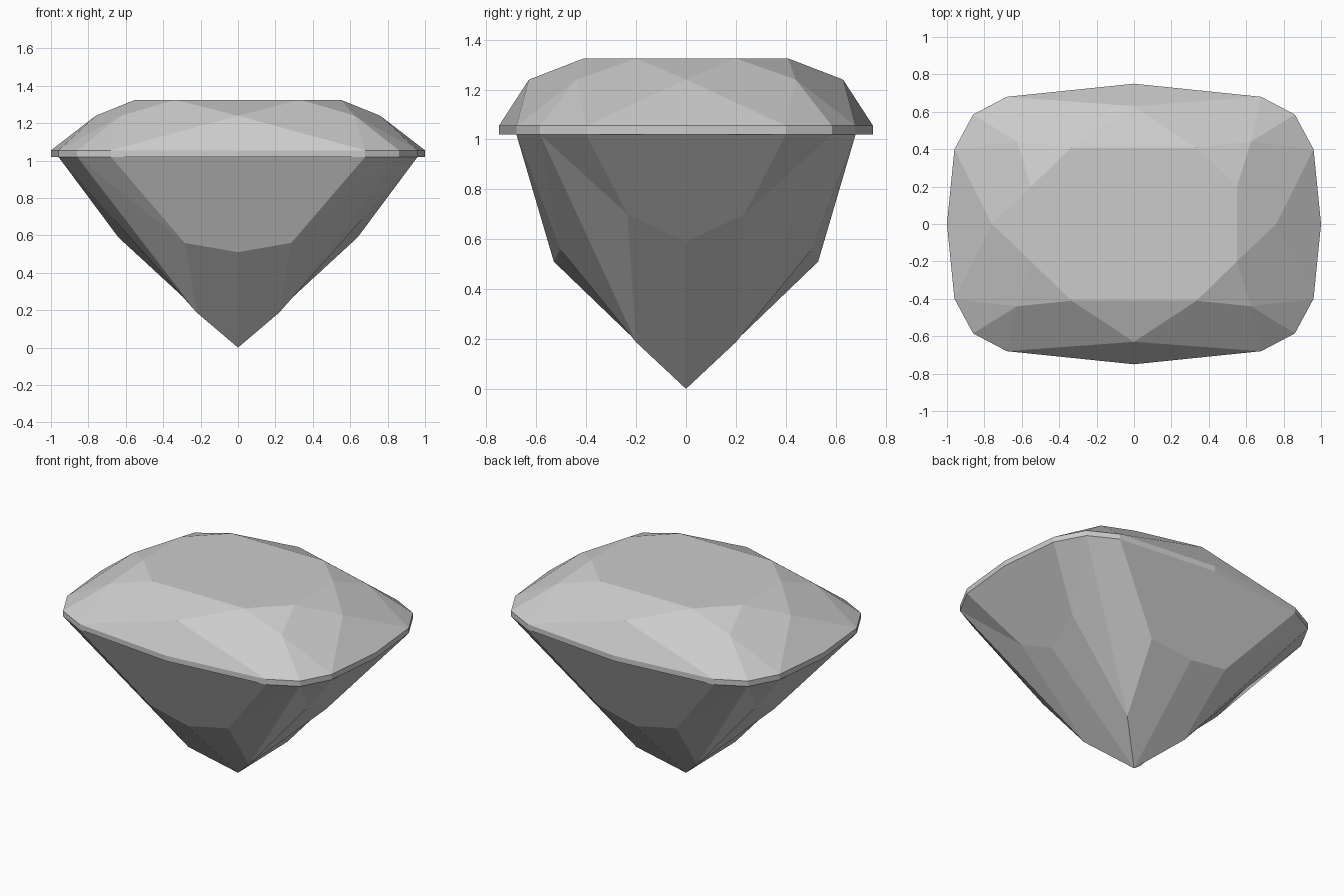
import bpy
import bmesh

cube = bpy.data.objects.get("Cube")
if cube:
    bpy.data.objects.remove(cube, do_unlink=True)

# One quarter of the corner points; the rest are mirrored
TABLE, STAR, RIM, BELT = 1.325, 1.24, 1.055, 1.02
outline = [(0, .75), (.68, .68), (.86, .585), (.96, .4), (1, 0)]
points = {
    "ta": (.335, .41, TABLE), "tb": (.55, .2, TABLE),
    "sy": (0, .63, STAR), "sc": (.625, .44, STAR), "sx": (.76, 0, STAR),
    "py": (0, .53, .51), "pa": (.285, .505, .56),
    "pb": (.675, .235, .7), "px": (.64, 0, .59),
    "pc": (.22, .2, .187), "tip": (0, 0, 0),
}
for i, (x, y) in enumerate(outline):
    points[f"r{i}"] = (x, y, RIM)
    points[f"b{i}"] = (x, y, BELT)

# Facets by corner name; "<" flips x and "_" flips y
facets = {
    "crown": [
        "ta tb _tb _ta <_ta <_tb <tb <ta",
        "ta <ta sy", "tb _tb sx", "ta tb sc",
        "sy ta sc r1", "sx tb sc r3",
        "sy r1 r0 <r1", "sx r3 r4 _r3",
        "sc r1 r2", "sc r2 r3",
    ],
    "girdle": [f"r{i} r{i + 1} b{i + 1} b{i}" for i in range(4)],
    "pavilion": [
        "b0 b1 pa py <pa <b1", "b4 b3 pb px _pb _b3",
        "b1 b2 pa", "b2 b3 pb", "b2 pa pc", "b2 pc pb",
        "pa py tip pc", "pb px tip pc",
    ],
}


def corner(token, sx, sy):
    x, y, z = points[token.lstrip("<_")]
    if "<" in token:
        x = -x
    if "_" in token:
        y = -y
    return (x * sx + 0.0, y * sy + 0.0, z)


# Single flat stone colour
stone = bpy.data.materials.new("pale_grey_stone")
stone.use_nodes = True
colour = (.6, .6, .6, 1)
stone.diffuse_color = colour
stone.node_tree.nodes["Principled BSDF"].inputs["Base Color"].default_value = colour

# Cut gem: crown, girdle and pavilion joined in one closed body
bm = bmesh.new()
verts, done = {}, set()
for part in facets.values():
    for facet in part:
        for sx in (1, -1):
            for sy in (1, -1):
                loop = [corner(t, sx, sy) for t in facet.split()]
                key = frozenset(loop)
                if key in done:
                    continue
                done.add(key)
                for co in loop:
                    if co not in verts:
                        verts[co] = bm.verts.new(co)
                bm.faces.new([verts[co] for co in loop])
bmesh.ops.recalc_face_normals(bm, faces=bm.faces)
mesh = bpy.data.meshes.new("cut_gem")
bm.to_mesh(mesh)
bm.free()
mesh.materials.append(stone)
gem = bpy.data.objects.new("cut_gem", mesh)
bpy.context.collection.objects.link(gem)
